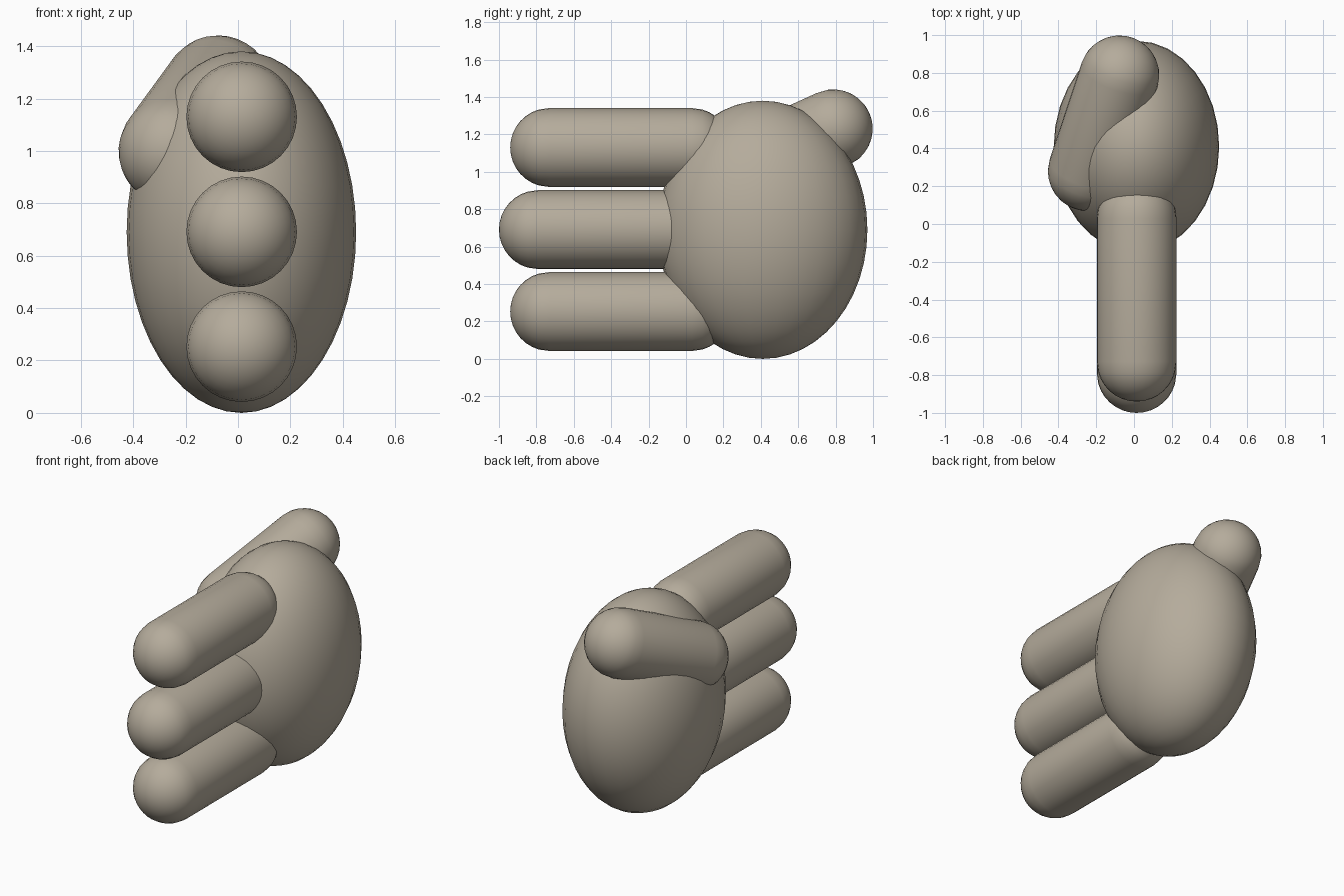
import bpy, bmesh
from mathutils import Vector, Matrix

if "Cube" in bpy.data.objects:
    bpy.data.objects.remove(bpy.data.objects["Cube"])

R = 0.211  # shared finger and thumb radius

# Warm stone grey used on every part
stone = bpy.data.materials.new("stone")
stone.diffuse_color = (0.46, 0.41, 0.33, 1)
stone.use_nodes = True
stone.node_tree.nodes["Principled BSDF"].inputs["Base Color"].default_value = stone.diffuse_color


def finish(name, bm):
    mesh = bpy.data.meshes.new(name)
    bm.to_mesh(mesh)
    bm.free()
    mesh.materials.append(stone)
    for p in mesh.polygons:
        p.use_smooth = True
    obj = bpy.data.objects.new(name, mesh)
    bpy.context.collection.objects.link(obj)
    return obj


def capsule(name, a, b, r=R):
    """Round-ended rod whose cap centres are a and b."""
    a, b = Vector(a), Vector(b)
    axis = b - a
    bm = bmesh.new()
    bmesh.ops.create_uvsphere(bm, u_segments=32, v_segments=17, radius=r)
    # odd ring count leaves a band at the equator that stretches into the shaft
    for v in bm.verts:
        up = v.co.z > 0
        if abs(v.co.z) < r * 0.12:
            v.co.xy = v.co.xy.normalized() * r
            v.co.z = 0
        if up:
            v.co.z += axis.length
    rot = axis.to_track_quat('Z', 'Y').to_matrix().to_4x4()
    bm.transform(Matrix.Translation(a) @ rot)
    return finish(name, bm)


# Palm: egg-shaped ellipsoid
bm = bmesh.new()
bmesh.ops.create_uvsphere(bm, u_segments=32, v_segments=24, radius=1)
bm.transform(Matrix.Translation((0.013, 0.41, 0.69)) @ Matrix.Diagonal((0.438, 0.56, 0.69, 1)))
finish("palm", bm)

# Three fingers pointing forward, the middle one longest
for name, z, tip in (("lower_finger", 0.253, -0.94),
                     ("middle_finger", 0.691, -1.0),
                     ("upper_finger", 1.13, -0.94)):
    capsule(name, (0.014, 0.03, z), (0.014, tip + R, z))

# Thumb lying diagonally across the upper side
capsule("thumb", (-0.245, 0.28, 1.0), (-0.077, 0.787, 1.23))
